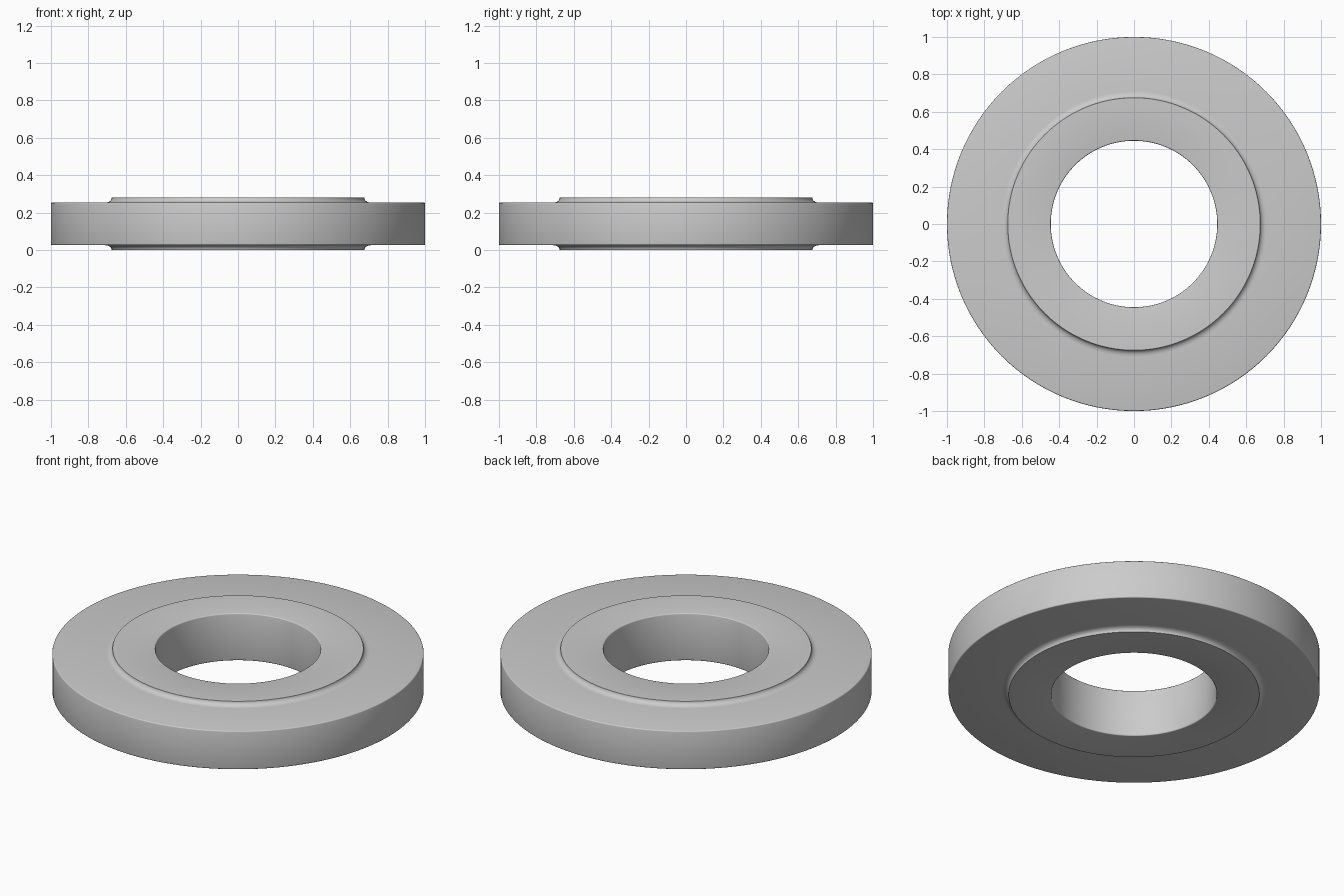
import bpy, bmesh, math

if "Cube" in bpy.data.objects:
    bpy.data.objects.remove(bpy.data.objects["Cube"])

SEGMENTS = 128
HEIGHT = 0.28
MID = HEIGHT / 2
BORE, BOSS, FILLET_END, RIM = 0.445, 0.675, 0.71, 1.0
HALF_RIM = 0.114          # half thickness of the outer flange
BEVEL = 0.006


def arc(cx, cz, rx, rz, a0, a1, steps):
    """Points on an elliptical arc, angles in degrees."""
    pts = []
    for i in range(steps + 1):
        a = math.radians(a0 + (a1 - a0) * i / steps)
        pts.append((cx + rx * math.cos(a), cz + rz * math.sin(a)))
    return pts


# Upper half of the cross-section, from bore to rim, relative to mid height
upper = arc(BORE + BEVEL, MID - BEVEL, BEVEL, BEVEL, 180, 90, 3)
upper += arc(FILLET_END, MID, FILLET_END - BOSS, MID - HALF_RIM, 180, 270, 6)
upper += arc(RIM - BEVEL, HALF_RIM - BEVEL, BEVEL, BEVEL, 90, 0, 3)

# Mirror it to close the section
profile = upper + [(r, -z) for r, z in reversed(upper)]

# Revolve the section into the ring
bm = bmesh.new()
rings = []
for s in range(SEGMENTS):
    a = 2 * math.pi * s / SEGMENTS
    rings.append([bm.verts.new((r * math.cos(a), r * math.sin(a), z + MID))
                  for r, z in profile])
n = len(profile)
for s in range(SEGMENTS):
    p, q = rings[s], rings[(s + 1) % SEGMENTS]
    for i in range(n):
        j = (i + 1) % n
        bm.faces.new((p[i], p[j], q[j], q[i]))
bmesh.ops.recalc_face_normals(bm, faces=bm.faces)
mesh = bpy.data.meshes.new("flanged_ring")
bm.to_mesh(mesh)
bm.free()

ring = bpy.data.objects.new("flanged_ring", mesh)
bpy.context.collection.objects.link(ring)
steel = bpy.data.materials.new("light_grey")
steel.diffuse_color = (0.6, 0.6, 0.6, 1)
steel.use_nodes = True
steel.node_tree.nodes["Principled BSDF"].inputs["Base Color"].default_value = steel.diffuse_color
mesh.materials.append(steel)

# Smooth curved faces, crisp boss edge
bpy.context.view_layer.objects.active = ring
ring.select_set(True)
bpy.ops.object.shade_smooth_by_angle(angle=math.radians(35))
